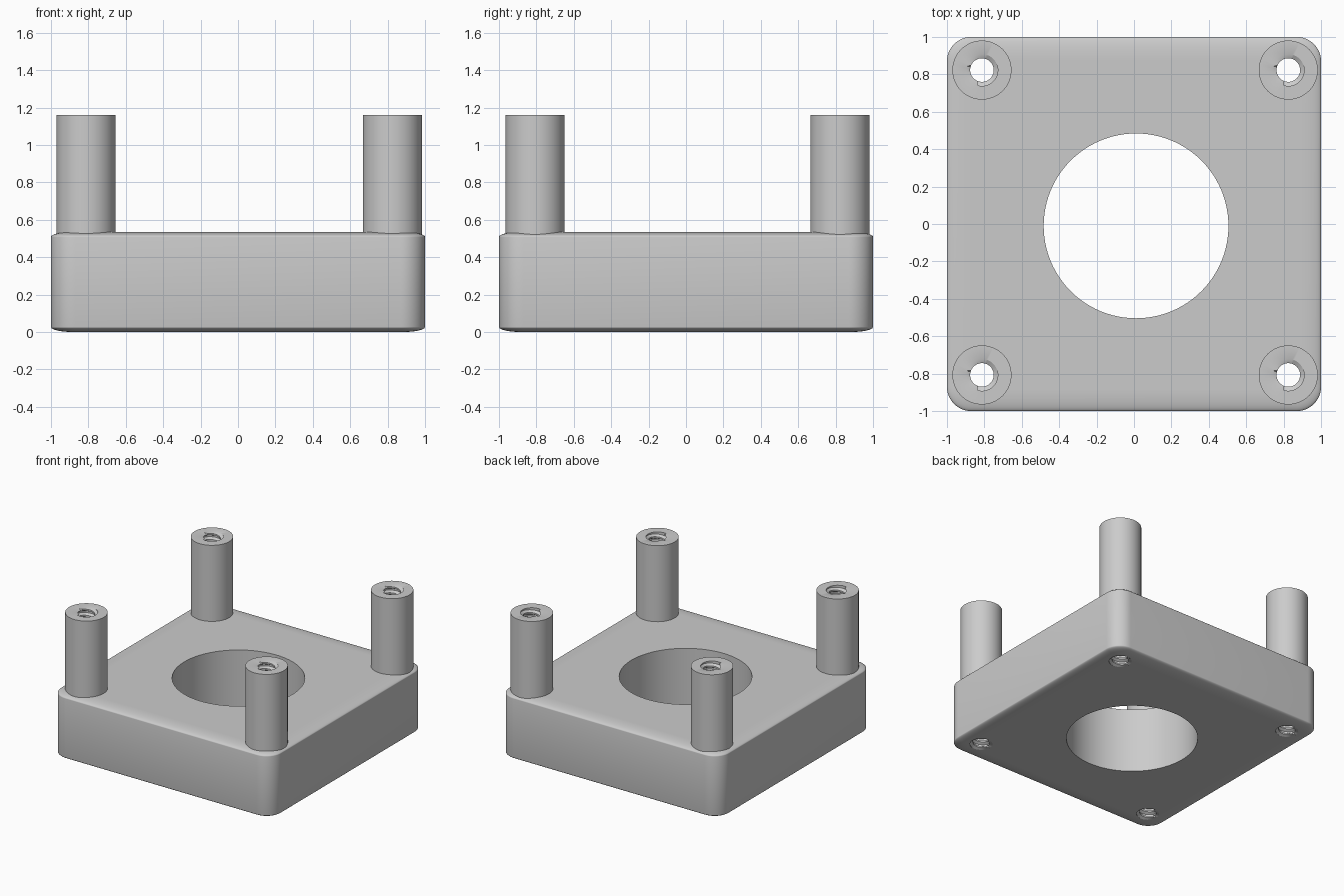
import bpy, bmesh, math

if "Cube" in bpy.data.objects:
    bpy.data.objects.remove(bpy.data.objects["Cube"])

grey = bpy.data.materials.new("plain grey")
grey.use_nodes = True
grey.diffuse_color = (0.6, 0.6, 0.6, 1)
grey.node_tree.nodes["Principled BSDF"].inputs["Base Color"].default_value = grey.diffuse_color

BASE_H, TOP = 0.535, 1.16
POST_R, BORE_R, CREST_R = 0.158, 0.085, 0.063
PITCH, SIDES = 0.05, 48
POSTS = {"front_right": (-0.813, -0.807), "front_left": (0.825, -0.807),
         "back_right": (-0.813, 0.823), "back_left": (0.825, 0.823)}


def make_object(name, bm):
    mesh = bpy.data.meshes.new(name)
    bm.to_mesh(mesh)
    bm.free()
    mesh.materials.append(grey)
    obj = bpy.data.objects.new(name, mesh)
    bpy.context.collection.objects.link(obj)
    return obj


def activate(obj):
    bpy.ops.object.select_all(action='DESELECT')
    obj.select_set(True)
    bpy.context.view_layer.objects.active = obj


def smooth(obj, degrees):
    activate(obj)
    bpy.ops.object.shade_smooth_by_angle(angle=math.radians(degrees))


def skin(bm, rows):
    """Join closed rows of vertices with quads."""
    for a, b in zip(rows, rows[1:]):
        for i in range(len(a)):
            j = (i + 1) % len(a)
            bm.faces.new((a[i], a[j], b[j], b[i]))


def rounded_square(bm, inset, z, radius=0.13, steps=12):
    c = 1 - radius
    ring = []
    for q in range(4):
        sx, sy = ((1, 1), (-1, 1), (-1, -1), (1, -1))[q]
        for k in range(steps + 1):
            a = math.pi / 2 * (q + k / steps)
            r = radius - inset
            ring.append(bm.verts.new((sx * c + r * math.cos(a), sy * c + r * math.sin(a), z)))
    return ring


# Base block with shallow, wide rounding on its top and bottom edges
bm = bmesh.new()
WIDE, LOW, STEPS = 0.12, 0.027, 16
fillet = []
for k in range(STEPS + 1):
    t = math.pi / 2 * k / STEPS
    fillet.append((WIDE * (1 - math.cos(t)), LOW * (1 - math.sin(t))))
rows = [rounded_square(bm, d, z) for d, z in reversed(fillet)]
rows += [rounded_square(bm, d, BASE_H - z) for d, z in fillet]
skin(bm, rows)
bm.faces.new(rows[-1])
bm.faces.new(rows[0][::-1])
base = make_object("base_block", bm)


# Central opening and screw bores
def drill(target, x, y, radius, sides):
    bpy.ops.mesh.primitive_cylinder_add(vertices=sides, radius=radius, depth=2, location=(x, y, 0.3))
    cutter = bpy.context.object
    cutter.name = "bore_cutter"
    cutter.hide_render = True
    cutter.data.materials.append(grey)
    cut = target.modifiers.new("bore", 'BOOLEAN')
    cut.operation, cut.solver, cut.object = 'DIFFERENCE', 'EXACT', cutter
    activate(target)
    bpy.ops.object.modifier_apply(modifier=cut.name)
    bpy.data.objects.remove(cutter)


drill(base, 0.011, -0.01, 0.494, 96)
for x, y in POSTS.values():
    drill(base, x, y, BORE_R, SIDES)
smooth(base, 35)


# Hollow post: outer wall, flat rim, then a helical thread down to the underside
def make_post(name, x, y):
    bm = bmesh.new()

    def point(i, r, z):
        a = 2 * math.pi * i / SIDES
        return bm.verts.new((x + r * math.cos(a), y + r * math.sin(a), z))

    skin(bm, [[point(i, r, z) for i in range(SIDES)]
              for r, z in ((POST_R, BASE_H - 0.1), (POST_R, TOP), (BORE_R, TOP))])
    profile = (BORE_R, BORE_R, CREST_R, CREST_R)
    turns = math.ceil(TOP / PITCH) + 1
    strip = []
    for j in range(turns * 4, -6, -1):
        row = []
        for i in range(SIDES + 1):
            z = (j / 4 + i / SIDES) * PITCH
            inside = 0 < z < TOP
            row.append(point(i, profile[j % 4] if inside else BORE_R, min(max(z, 0), TOP)))
        strip.append(row)
    for a, b in zip(strip, strip[1:]):
        for i in range(SIDES):
            bm.faces.new((a[i], a[i + 1], b[i + 1], b[i]))
    bmesh.ops.remove_doubles(bm, verts=bm.verts, dist=0.0001)
    smooth(make_object(name, bm), 35)


for place, (x, y) in POSTS.items():
    make_post(place + "_post", x, y)
